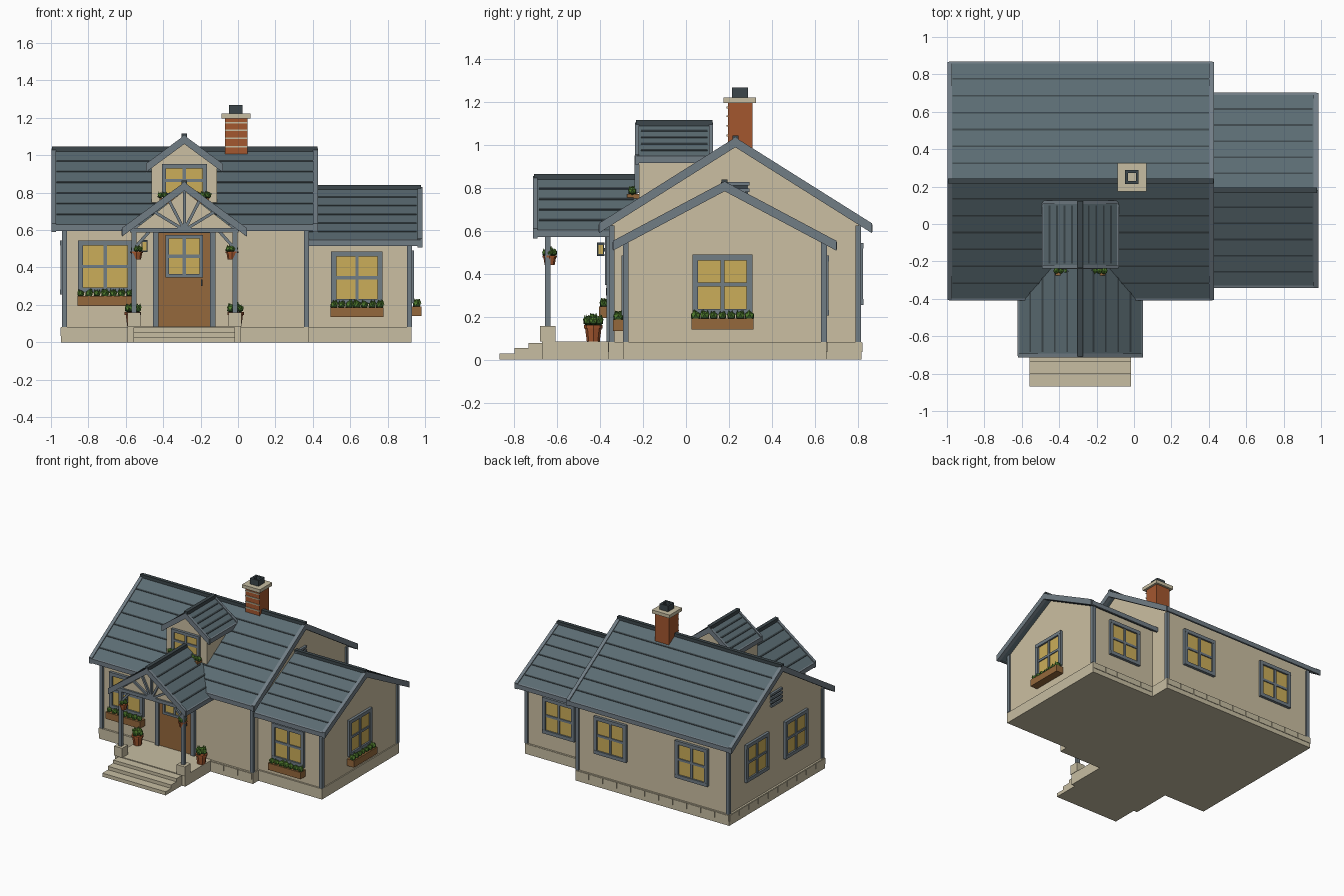
import bpy, bmesh, math, random
from mathutils import Matrix, Vector

if "Cube" in bpy.data.objects:
    bpy.data.objects.remove(bpy.data.objects["Cube"])
random.seed(3)

def mat(name, r, g, b):
    m = bpy.data.materials.new(name)
    m.diffuse_color = (r, g, b, 1)
    m.use_nodes = True
    m.node_tree.nodes["Principled BSDF"].inputs["Base Color"].default_value = m.diffuse_color
    return m
WALL = mat("cream_wall", .60, .52, .36)
STONE = mat("pale_stone", .57, .51, .36)
ROOF = mat("slate_roof", .105, .150, .170)
DARK = mat("dark_slate", .045, .062, .070)
TRIM = mat("grey_trim", .165, .205, .235)
GLASS = mat("warm_glass", .60, .42, .10)
WOOD = mat("brown_wood", .30, .14, .045)
BRICK = mat("terracotta", .37, .095, .028)
LEAF = mat("leaf_green", .09, .23, .03)
LEAF2 = mat("deep_green", .035, .10, .018)

def finish(name, bm, *mats):
    bmesh.ops.recalc_face_normals(bm, faces=bm.faces[:])
    me = bpy.data.meshes.new(name)
    bm.to_mesh(me)
    bm.free()
    for m in mats:
        me.materials.append(m)
    ob = bpy.data.objects.new(name, me)
    bpy.context.collection.objects.link(ob)
    return ob

def boxes(name, items, m, M=Matrix()):
    """items: (x0, x1, y0, y1, z0, z1) in the space of M"""
    bm = bmesh.new()
    for a, b, c, d, e, f in items:
        T = Matrix.Translation(((a+b)/2, (c+d)/2, (e+f)/2)) @ Matrix.Diagonal((b-a, d-c, f-e, 1))
        bmesh.ops.create_cube(bm, size=1, matrix=M @ T)
    return finish(name, bm, m)

def prisms(name, profiles, axis, lo, hi, m):
    """profiles of (horizontal, z) points pulled along the x or y axis"""
    bm = bmesh.new()
    for pts in profiles:
        vs = [bm.verts.new((lo, p, z) if axis == 'x' else (p, lo, z)) for p, z in pts]
        ext = bmesh.ops.extrude_face_region(bm, geom=[bm.faces.new(vs)])
        d = Vector((hi-lo, 0, 0)) if axis == 'x' else Vector((0, hi-lo, 0))
        nv = [v for v in ext['geom'] if isinstance(v, bmesh.types.BMVert)]
        bmesh.ops.translate(bm, vec=d, verts=nv)
        bm.faces.new(vs) if bm.faces.get(vs) is None else None
    return finish(name, bm, m)

def bars(name, segs, w, m):
    bm = bmesh.new()
    for p, q in segs:
        p, q = Vector(p), Vector(q)
        R = (q-p).to_track_quat('Z', 'Y').to_matrix().to_4x4()
        bmesh.ops.create_cube(bm, size=1, matrix=Matrix.Translation((p+q)/2) @ R @
                              Matrix.Diagonal((w, w, (q-p).length, 1)))
    return finish(name, bm, m)

def foliage(name, pts, r):
    bm = bmesh.new()
    for p in pts:
        k = r * random.uniform(.85, 1.15)
        bmesh.ops.create_icosphere(bm, subdivisions=1, radius=k, matrix=Matrix.Translation(p))
        for i in range(3):  # pointed leaf tips
            a = random.uniform(0, 6.28)
            tip = Vector(p) + Vector((math.cos(a)*k*.6, math.sin(a)*k*.6, k*.7))
            bmesh.ops.create_cone(bm, segments=4, radius1=k*.4, radius2=0, depth=k*1.1,
                                  cap_ends=True, matrix=Matrix.Translation(tip))
    bm.normal_update()
    for f in bm.faces:
        f.material_index = 0 if f.normal.z > -.1 else 1
    return finish(name, bm, LEAF, LEAF2)

def pot(name, x, y, z, r, h, tuft):
    bm = bmesh.new()
    bmesh.ops.create_cone(bm, segments=8, radius1=r*.75, radius2=r, depth=h, cap_ends=True,
                          matrix=Matrix.Translation((x, y, z+h/2)))
    bmesh.ops.create_cone(bm, segments=8, radius1=r*1.1, radius2=r*1.1, depth=h*.2, cap_ends=True,
                          matrix=Matrix.Translation((x, y, z+h*.92)))
    finish(name, bm, BRICK)
    foliage(name + "_plant", [(x+r*.6*math.cos(a), y+r*.6*math.sin(a), z+h+tuft*.35)
                              for a in (0, 1.6, 3.1, 4.7)] + [(x, y, z+h+tuft*.6)], tuft*.42)

def gable_roof(name, axis, c, half, ridge, eave, lo, hi, courses, ends):
    s, t = (ridge-eave)/half, .032
    def chevron(top, bot, k=0):
        return [[(c-half-k, eave+top), (c, ridge+top), (c+half+k, eave+top),
                 (c+half+k, eave-bot), (c, ridge-bot), (c-half-k, eave-bot)]]
    prisms(name, chevron(0, t), axis, lo, hi, ROOF)
    # shingle course lines
    lines = []
    for sgn in (-1, 1):
        for i in range(1, courses):
            d0 = half*i/courses
            d1 = d0 + .009
            lines.append([(c+sgn*d, ridge-s*d+o) for d, o in ((d0, .003), (d1, .003), (d1, -.01), (d0, -.01))])
    prisms(name + "_courses", lines, axis, lo+.02, hi-.02, DARK)
    for i, (a, b) in enumerate(ends):
        prisms(f"{name}_rake_trim_{i}", chevron(.006, t+.008, .004), axis, a, b, TRIM)
    prisms(name + "_eave_trim", [[(c+g*(half-.008), eave-t-.002), (c+g*(half+.006), eave-t-.002),
                                  (c+g*(half+.006), eave), (c+g*(half-.008), eave+.004)] for g in (-1, 1)],
           axis, lo, hi, TRIM)
    prisms(name + "_ridge_cap", [[(c-.014, ridge-.015), (c+.014, ridge-.015), (c+.014, ridge+.016),
                                  (c-.014, ridge+.016)]], axis, lo-.004, hi+.004, DARK)

def window(name, x, y, z, w, h, turn, planter=False, fw=.027):
    """local -y points out of the wall; turn counts quarter turns"""
    M = Matrix.Translation((x, y, z)) @ Matrix.Rotation(turn*math.pi/2, 4, 'Z')
    a, b = w/2, h/2
    boxes(name + "_glass", [(-a+.01, a-.01, -.008, .001, -b+.01, b-.01)], GLASS, M)
    boxes(name + "_frame", [(-a, -a+fw, -.02, .005, -b, b), (a-fw, a, -.02, .005, -b, b),
                            (-a, a, -.021, .005, b-fw, b), (-a, a, -.021, .005, -b, -b+fw),
                            (-.009, .009, -.016, 0, -b, b), (-a, a, -.015, 0, -.009, .009)], TRIM, M)
    if planter:
        boxes(name + "_planter", [(-a-.004, a+.004, -.06, 0, -b-.07, -b-.018)], WOOD, M)
        n = 7
        foliage(name + "_plants", [M @ Vector((-a+.015+(w-.03)*i/(n-1), -.036, -b-.006)) for i in range(n)], .022)

# foundation, porch floor and steps
boxes("foundation", [(-.945, .38, -.36, .818, 0, .083), (.3, .928, -.293, .655, 0, .082)], STONE)
boxes("porch_floor", [(-.59, .015, -.67, -.3, 0, .085)], STONE)
boxes("porch_steps", [(-.56, -.015, -.735, -.6, 0, .079), (-.56, -.015, -.80, -.6, 0, .055),
                      (-.56, -.015, -.868, -.6, 0, .028)], STONE)
# raised foundation stones
for nm, cx, cy, turn, L in (("back", -.2825, .818, 2, 1.325), ("wing_back", .654, .655, 2, .54),
                            ("left", -.945, .229, 3, 1.178), ("front", .195, -.36, 0, .36)):
    M = Matrix.Translation((cx, cy, 0)) @ Matrix.Rotation(turn*math.pi/2, 4, 'Z')
    n = round(L/.12)
    st = [(-L/2+L*i/n+.003, -L/2+L*(i+1)/n-.003, -.004, .002, .035, .080) for i in range(n)]
    boxes("foundation_stones_" + nm, st, STONE, M)

# house bodies
prisms("main_walls", [[(-.345, .08), (.805, .08), (.805, .635), (.23, 1.005), (-.345, .635)]], 'x', -.93, .37, WALL)
prisms("wing_walls", [[(-.28, .08), (.645, .08), (.645, .555), (.18, .80), (-.28, .555)]], 'x', .3, .92, WALL)
prisms("dormer_walls", [[(-.462, .68), (-.112, .68), (-.112, .94), (-.287, 1.08), (-.462, .94)]], 'y', -.22, .11, WALL)
boxes("corner_posts", [(x-.013, x+.013, y-.013, y+.013, .083, h) for x, y, h in
      ((-.927, -.345, .625), (-.927, .803, .625), (.367, -.345, .625), (.367, .803, .625),
       (.917, -.28, .55), (.917, .643, .55))], TRIM)

# roofs
gable_roof("main_roof", 'x', .23, .632, 1.03, .63, -.99, .42, 7, ((-.998, -.972), (.40, .427)))
gable_roof("wing_roof", 'x', .18, .517, .825, .548, .36, .975, 6, ((.96, .986),))
gable_roof("porch_roof", 'y', -.287, .33, .85, .605, -.705, -.225, 5, ((-.714, -.692),))
gable_roof("dormer_roof", 'y', -.287, .2, 1.10, .95, -.23, .12, 5, ((-.238, -.22), (.108, .126)))

# windows
window("front_window", -.71, -.345, .405, .29, .28, 0, True)
window("wing_front_window", .636, -.28, .345, .275, .28, 0, True)
window("wing_side_window", .92, .17, .35, .28, .28, 1, True)
window("wing_back_window", .636, .645, .345, .275, .28, 2)
for i, x in enumerate((.08, -.62)):
    window(f"back_window_{i}", x, .805, .40, .28, .29, 2)
for i, y in enumerate((.47, -.01)):
    window(f"left_window_{i}", -.93, y, .40, .28, .29, 3)
window("dormer_window", -.287, -.22, .865, .24, .175, 0, False, .022)
boxes("dormer_planter", [(-.42, -.155, -.275, -.22, .74, .772)], WOOD)
foliage("dormer_plants", [(x, -.25, .785) for x in (-.415, -.39, -.36, -.215, -.185, -.16)], .018)

# gable louvre vents
for nm, x, turn in (("right", .37, 1), ("left", -.93, 3)):
    M = Matrix.Translation((x, .23, .775)) @ Matrix.Rotation(turn*math.pi/2, 4, 'Z')
    boxes("vent_back_" + nm, [(-.06, .06, -.006, 0, -.05, .05)], DARK, M)
    boxes("vent_slats_" + nm, [(-.066, .066, -.018, 0, z-.008, z+.008) for z in (-.045, -.015, .015, .045)], TRIM, M)

# front door and lantern
boxes("door", [(-.425, -.145, -.357, -.34, .085, .585)], WOOD)
boxes("door_frame", [(-.455, -.425, -.37, -.34, .085, .61), (-.149, -.119, -.37, -.34, .085, .61),
                     (-.455, -.119, -.371, -.34, .585, .612)], TRIM)
window("door_window", -.287, -.357, .46, .20, .225, 0, False, .018)
boxes("door_handle", [(-.199, -.189, -.372, -.355, .30, .335)], DARK)
boxes("lantern_case", [(-.517, -.483, -.415, -.38, .535, .547), (-.517, -.483, -.415, -.38, .483, .492),
                       (-.506, -.494, -.39, -.34, .505, .52)] +
      [(x, x+.006, y, y+.006, .485, .54) for x in (-.516, -.49) for y in (-.414, -.387)], DARK)
boxes("lantern_light", [(-.511, -.489, -.41, -.386, .49, .537)], GLASS)

# porch frame, mirrored about its centre line
C = -.287
for nm, s in (("left", -1), ("right", 1)):
    px = C + s*.27
    boxes("porch_plinth_" + nm, [(px-.035, px+.035, -.68, -.608, .085, .158)], STONE)
    boxes("porch_post_" + nm, [(px-.013, px+.013, -.657, -.631, .155, .61)], TRIM)
    boxes("porch_side_beam_" + nm, [(px-.012, px+.012, -.66, -.34, .585, .612)], TRIM)
    bars("porch_brace_" + nm, [((px, -.644, .50), (px-s*.085, -.644, .595))], .016, TRIM)
    pot("hanging_basket_" + nm, C+s*.255, -.635, .442, .031, .042, .04)
    pot("floor_pot_" + nm, C+s*.275, -.432, .085, .04, .075, .055)
boxes("porch_beam", [(C-.29, C+.29, -.662, -.63, .586, .612)], TRIM)
prisms("porch_gable_panel", [[(C-.27, .60), (C+.27, .60), (C, .81)]], 'y', -.648, -.636, WALL)
bars("porch_gable_struts", [((C, -.655, .60), (C+dx, -.655, z)) for dx, z in
     ((0, .825), (-.085, .765), (.085, .765), (-.165, .70), (.165, .70))], .016, TRIM)

# chimney
boxes("chimney_stack", [(-.07, .05, .195, .31, .90, 1.2)], BRICK)
boxes("chimney_mortar", [(-.07, .05, .189, .197, z-.004, z+.004) for z in (1.045, 1.09, 1.135, 1.175)], STONE)
boxes("chimney_cap", [(-.088, .066, .175, .326, 1.197, 1.223)], STONE)
boxes("chimney_flue", [(-.047, -.032, .215, .288, 1.22, 1.268), (.010, .025, .215, .288, 1.22, 1.268),
                       (-.047, .025, .215, .229, 1.22, 1.268), (-.047, .025, .274, .288, 1.22, 1.268)], DARK)
